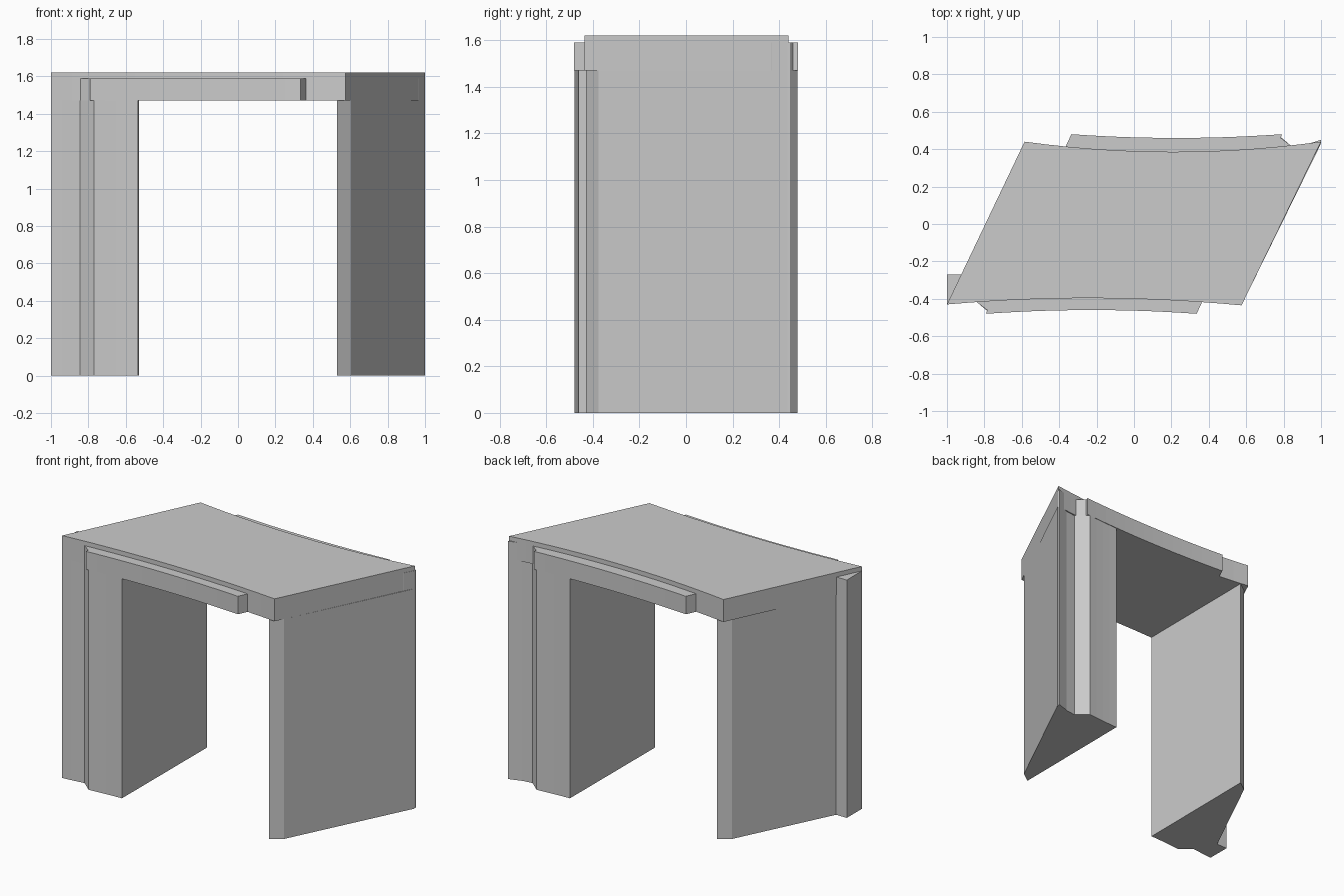
import bpy
import bmesh
from mathutils import Vector

old = bpy.data.objects.get("Cube")
if old:
    bpy.data.objects.remove(old, do_unlink=True)

grey = bpy.data.materials.new("plain_grey")
grey.use_nodes = True
tone = (0.6, 0.6, 0.6, 1)
grey.diffuse_color = tone
grey.node_tree.nodes["Principled BSDF"].inputs["Base Color"].default_value = tone

BEAM_BOTTOM, BEAM_TOP, ROOF_TOP = 1.47, 1.59, 1.62


def bow(a, b, rise, steps=14):
    """Shallow curve from a to b, pushed along y by rise at its middle."""
    a, b = Vector(a), Vector(b)
    points = []
    for i in range(steps + 1):
        t = i / steps
        p = a.lerp(b, t)
        points.append((p.x, p.y + rise * 4 * t * (1 - t)))
    return points


def turned(points):
    """Half turn about the vertical axis."""
    return [(-x, -y) for x, y in points]


def prism(name, outline, bottom, top):
    bm = bmesh.new()
    base = bm.faces.new([bm.verts.new((x, y, bottom)) for x, y in outline])
    grown = bmesh.ops.extrude_face_region(bm, geom=[base])["geom"]
    for v in grown:
        if isinstance(v, bmesh.types.BMVert):
            v.co.z = top
    bmesh.ops.recalc_face_normals(bm, faces=bm.faces)
    mesh = bpy.data.meshes.new(name)
    bm.to_mesh(mesh)
    bm.free()
    mesh.materials.append(grey)
    obj = bpy.data.objects.new(name, mesh)
    bpy.context.collection.objects.link(obj)
    return obj


# Roof slab: slanted ends, front and back bowed inwards
front_edge = bow((-1, -0.43), (0.575, -0.435), 0.036)
back_edge = bow((1, 0.44), (-0.585, 0.44), -0.054)
prism("roof_slab", front_edge + back_edge, BEAM_BOTTOM, ROOF_TOP)

# Raised beams along the front and back
front_beam = ([(-0.845, -0.415), (-0.785, -0.46), (-0.79, -0.48)]
              + bow((-0.79, -0.48), (0.335, -0.48), 0.02)[1:]
              + [(0.365, -0.415), (0.3, -0.38), (-0.7, -0.38)])
prism("front_beam", front_beam, BEAM_BOTTOM, BEAM_TOP)
prism("back_beam", turned(front_beam), BEAM_BOTTOM, BEAM_TOP)

# Wall piers, the same section turned half way round
pier = ([(-1, -0.43)] + bow((-0.94, -0.425), (-0.845, -0.413), 0, 2)
        + bow((-0.77, -0.478), (-0.535, -0.462), 0.002, 4)
        + [(-0.53, 0.43), (-0.604, 0.375)])
prism("right_pier", pier, 0, BEAM_BOTTOM)
prism("left_pier", turned(pier), 0, BEAM_BOTTOM)

# Corner strips reaching up under the roof
prism("right_corner_strip",
      [(-1, -0.43), (-0.9, -0.42), (-0.9, -0.27), (-1, -0.27)], 0, BEAM_TOP)
prism("left_corner_strip",
      [(1, 0.45), (0.92, 0.425), (0.92, 0.3), (0.967, 0.37), (1, 0.435)], 0, BEAM_TOP)
